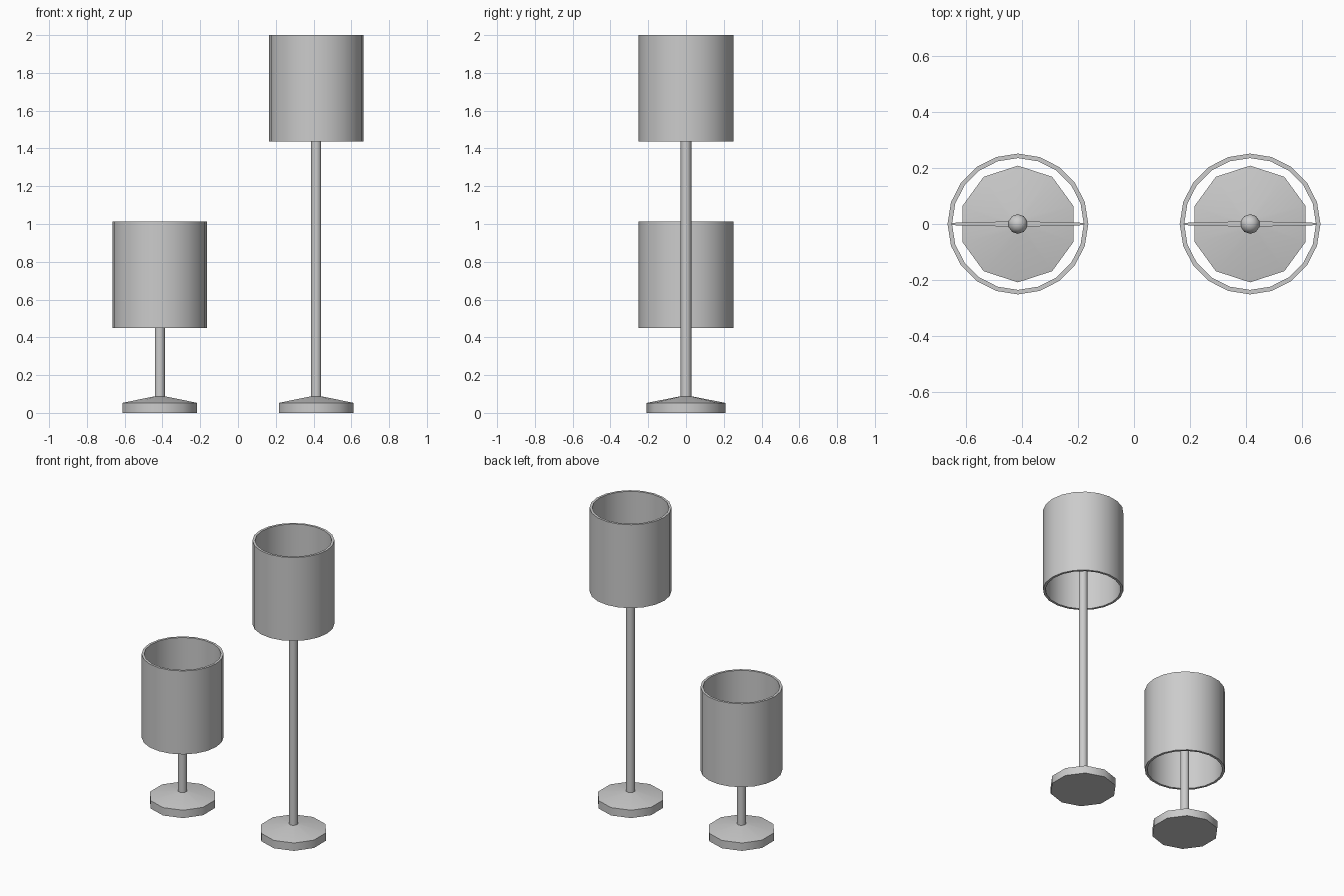
import bpy, bmesh, math

if "Cube" in bpy.data.objects:
    bpy.data.objects.remove(bpy.data.objects["Cube"])


def finish(name, bm, angle):
    bmesh.ops.recalc_face_normals(bm, faces=bm.faces)
    mesh = bpy.data.meshes.new(name)
    bm.to_mesh(mesh)
    bm.free()
    obj = bpy.data.objects.new(name, mesh)
    bpy.context.collection.objects.link(obj)
    bpy.ops.object.select_all(action='DESELECT')
    obj.select_set(True)
    bpy.context.view_layer.objects.active = obj
    bpy.ops.object.shade_smooth_by_angle(angle=math.radians(angle))
    return obj


def lathe(name, profile, sides, x, closed=False, angle=40):
    """Revolve an (r, z) profile about a vertical axis at x."""
    bm = bmesh.new()
    rings = []
    for r, z in profile:
        if r == 0:
            rings.append([bm.verts.new((x, 0, z))] * sides)
            continue
        ring = []
        for i in range(sides):
            a = math.pi / 2 + math.tau * i / sides
            ring.append(bm.verts.new((x + r * math.cos(a), r * math.sin(a), z)))
        rings.append(ring)
    pairs = list(zip(rings, rings[1:]))
    if closed:
        pairs.append((rings[-1], rings[0]))
    for lo, hi in pairs:
        for i in range(sides):
            j = (i + 1) % sides
            corners = dict.fromkeys((lo[i], lo[j], hi[j], hi[i]))
            bm.faces.new(list(corners))
    if not closed:
        for ring in (rings[0], rings[-1]):
            if ring[0] is not ring[1]:
                bm.faces.new(ring)
    return finish(name, bm, angle)


def spoke(name, x, z, side):
    """Thin tapered bar from the pole to the inside of the shade."""
    bm = bmesh.new()
    ends = []
    for d, h in ((0.0, 0.010), (0.240, 0.004)):
        ends.append([bm.verts.new((x + side * d, a * h, z + b * h))
                     for a, b in ((-1, -1), (1, -1), (1, 1), (-1, 1))])
    for i in range(4):
        j = (i + 1) % 4
        bm.faces.new((ends[0][i], ends[0][j], ends[1][j], ends[1][i]))
    for end in ends:
        bm.faces.new(end)
    finish(name, bm, 30)


def lamp(prefix, x, top):
    low = top - 0.563
    mid = (top + low) / 2
    # Ten-sided foot with sloping top
    lathe(prefix + "_base",
          [(0.208, 0), (0.208, 0.053), (0.028, 0.088)], 10, x)
    # Pole up into the shade
    lathe(prefix + "_pole", [(0.028, 0.08), (0.028, mid)], 10, x)
    # Rounded knob on top of the pole
    knob = [(0.035 * math.sin(t), mid + 0.01 - 0.035 * math.cos(t))
            for t in (math.pi * k / 6 for k in range(1, 6))]
    lathe(prefix + "_knob", [(0, mid - 0.025)] + knob + [(0, mid + 0.045)], 10, x)
    # Spokes carrying the shade
    spoke(prefix + "_spoke_left", x, mid, -1)
    spoke(prefix + "_spoke_right", x, mid, 1)
    # Hollow drum shade
    lathe(prefix + "_shade",
          [(0.251, low), (0.251, top), (0.235, top), (0.235, low)],
          20, x, closed=True)


lamp("table_lamp", -0.414, 1.013)
lamp("floor_lamp", 0.414, 2.0)
